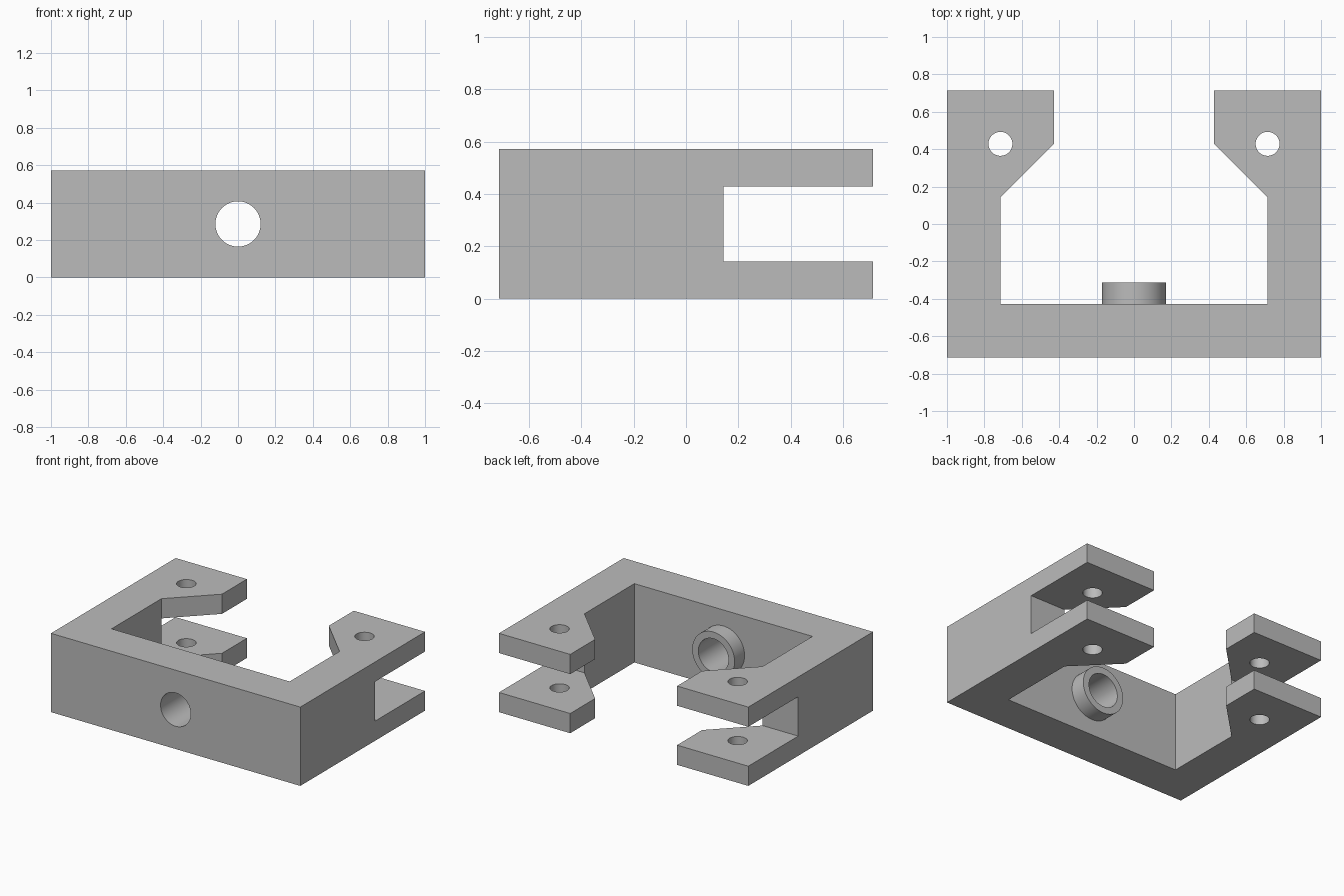
import bpy, bmesh, math
from mathutils import Vector

U = 1 / 7            # design module
HEIGHT = 4 * U
MID = HEIGHT / 2

if "Cube" in bpy.data.objects:
    bpy.data.objects.remove(bpy.data.objects["Cube"], do_unlink=True)

grey = bpy.data.materials.new("plain grey")
grey.use_nodes = True
grey.diffuse_color = (0.5, 0.5, 0.5, 1)
grey.node_tree.nodes["Principled BSDF"].inputs["Base Color"].default_value = (0.5, 0.5, 0.5, 1)


def extruded(name, outline, height):
    """Prism from a plan outline, standing on z = 0."""
    bm = bmesh.new()
    face = bm.faces.new([bm.verts.new((x, y, 0)) for x, y in outline])
    grown = bmesh.ops.extrude_face_region(bm, geom=[face])["geom"]
    bmesh.ops.translate(bm, vec=Vector((0, 0, height)),
                        verts=[g for g in grown if isinstance(g, bmesh.types.BMVert)])
    bmesh.ops.recalc_face_normals(bm, faces=bm.faces)
    mesh = bpy.data.meshes.new(name)
    bm.to_mesh(mesh)
    bm.free()
    obj = bpy.data.objects.new(name, mesh)
    bpy.context.collection.objects.link(obj)
    mesh.materials.append(grey)
    return obj


def cylinder(name, radius, depth, location, along_y=False):
    bpy.ops.mesh.primitive_cylinder_add(
        vertices=64, radius=radius, depth=depth, location=location,
        rotation=(math.pi / 2 if along_y else 0, 0, 0))
    obj = bpy.context.object
    obj.name = name
    obj.data.materials.append(grey)
    return obj


def combine(target, tool, operation):
    """Apply a boolean and discard the tool."""
    tool.hide_render = True
    mod = target.modifiers.new(operation.lower(), "BOOLEAN")
    mod.operation, mod.solver, mod.object = operation, "EXACT", tool
    bpy.context.view_layer.objects.active = target
    bpy.ops.object.modifier_apply(modifier=mod.name)
    bpy.data.objects.remove(tool, do_unlink=True)


# U-shaped frame with clawed arm ends, mirrored from one half outline
half = [(7, -5), (7, 5), (3, 5), (3, 3), (5, 1), (5, -3)]
outline = [(x * U, y * U) for x, y in half]
outline += [(-x, y) for x, y in reversed(outline)]
frame = extruded("clevis_frame", outline, HEIGHT)

# Round boss on the inner face of the crossbar
boss = cylinder("boss", 0.17, 0.214, (0, -0.421, MID), True)
combine(frame, boss, "UNION")

# Bore through the crossbar and boss
bore = cylinder("bore_cutter", 0.121, 1, (0, -0.5, MID), True)
combine(frame, bore, "DIFFERENCE")

# Slot splitting each arm end into two jaws
bpy.ops.mesh.primitive_cube_add(size=1, location=(0, U + 0.5, MID))
slot = bpy.context.object
slot.scale = (3, 1, 2 * U)
slot.data.materials.append(grey)
combine(frame, slot, "DIFFERENCE")

# Pin holes through the jaws
for side in (-1, 1):
    pin = cylinder("pin_cutter", 0.064, 2, (side * 5 * U, 3 * U, MID))
    combine(frame, pin, "DIFFERENCE")

# Smooth round walls, crisp edges
bpy.ops.object.select_all(action="DESELECT")
frame.select_set(True)
bpy.context.view_layer.objects.active = frame
bpy.ops.object.shade_smooth_by_angle(angle=math.radians(30))
